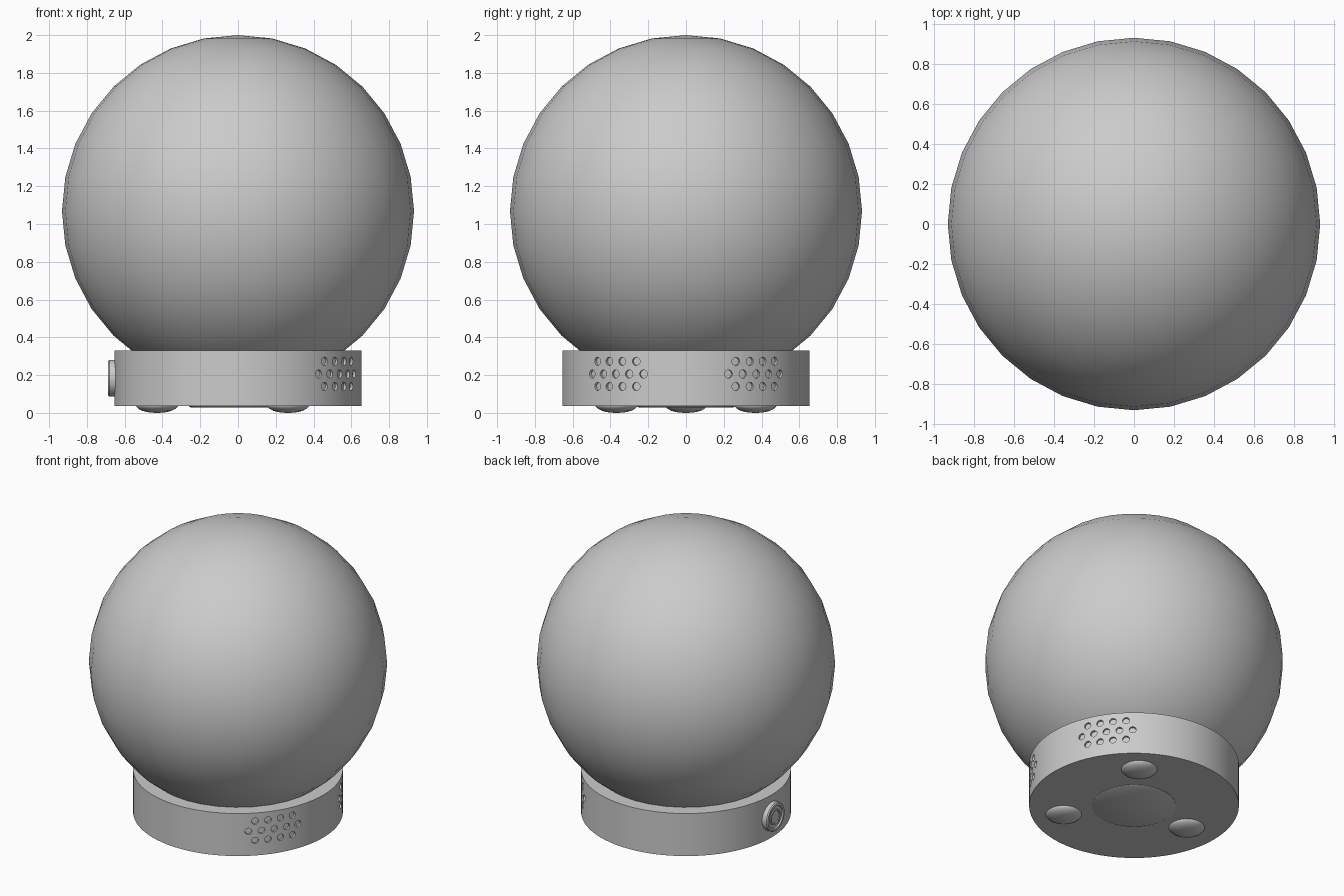
import bpy, bmesh
from math import cos, sin, pi, radians
from mathutils import Matrix, Vector

if "Cube" in bpy.data.objects:
    bpy.data.objects.remove(bpy.data.objects["Cube"])


def finish(obj, angle=30):
    bpy.ops.object.select_all(action='DESELECT')
    obj.select_set(True)
    bpy.context.view_layer.objects.active = obj
    bpy.ops.object.shade_smooth_by_angle(angle=radians(angle))


def to_object(bm, name):
    bmesh.ops.recalc_face_normals(bm, faces=bm.faces)
    mesh = bpy.data.meshes.new(name)
    bm.to_mesh(mesh)
    bm.free()
    obj = bpy.data.objects.new(name, mesh)
    bpy.context.collection.objects.link(obj)
    return obj


def lathe(name, profile, sides, matrix=None):
    """Revolve (radius, height) points around z and close both ends."""
    bm = bmesh.new()
    rings = [[bm.verts.new((r * cos(2 * pi * i / sides), r * sin(2 * pi * i / sides), z))
              for i in range(sides)] for r, z in profile]
    for a, b in zip(rings, rings[1:]):
        for i in range(sides):
            j = (i + 1) % sides
            bm.faces.new((a[i], a[j], b[j], b[i]))
    bm.faces.new(rings[0])
    bm.faces.new(rings[-1])
    if matrix:
        bm.transform(matrix)
    return to_object(bm, name)


R, Z0, Z1 = 0.655, 0.037, 0.33

# Globe
bpy.ops.mesh.primitive_uv_sphere_add(segments=32, ring_count=16, radius=0.932, location=(0, 0, 1.068))
globe = bpy.context.object
globe.name = "globe"
bpy.ops.object.shade_smooth()

# Round base
base = lathe("base", [(R, Z0), (R, Z1)], 96)

# Two groups of small round recesses, rows of 4-5-4
bm = bmesh.new()
for side in (-1, 1):
    for count, z in ((4, 0.273), (5, 0.206), (4, 0.14)):
        for k in range(count):
            a = radians(side * 34.7 + (k - (count - 1) / 2) * 7.3)
            m = (Matrix.Rotation(a, 4, 'Z') @ Matrix.Translation((R, 0, z))
                 @ Matrix.Rotation(pi / 2, 4, 'Y'))
            bmesh.ops.create_cone(bm, cap_ends=True, segments=16, radius1=0.022,
                                  radius2=0.022, depth=0.03, matrix=m)
cutter = to_object(bm, "hole_cutter")
cutter.hide_render = True
mod = base.modifiers.new("holes", 'BOOLEAN')
mod.operation = 'DIFFERENCE'
mod.solver = 'EXACT'
mod.object = cutter
bpy.context.view_layer.objects.active = base
bpy.ops.object.modifier_apply(modifier=mod.name)
bpy.data.objects.remove(cutter)
finish(base)

# Button on the left side, with rim and raised inner ring
to_left = Matrix.Translation((-R, 0, 0.184)) @ Matrix.Rotation(-pi / 2, 4, 'Y')
finish(lathe("button", [(0.097, -0.03), (0.097, 0.026), (0.09, 0.033), (0.076, 0.033),
                        (0.072, 0.024), (0.054, 0.024), (0.052, 0.029), (0.043, 0.029),
                        (0.041, 0.024), (0.001, 0.024)], 40, to_left))

# Bottom cover with bevelled rim
finish(lathe("bottom_cover", [(0.26, 0.05), (0.26, 0.034), (0.25, 0.029), (0.001, 0.029)], 64))

# Three domed feet
for n, (x, y) in enumerate(((-0.43, 0), (0.265, 0.367), (0.265, -0.367))):
    dome = [(0.112, 0.045), (0.112, 0.036), (0.098, 0.022), (0.078, 0.011),
            (0.05, 0.004), (0.025, 0.001), (0.001, 0)]
    finish(lathe(f"foot_{n + 1}", dome, 32, Matrix.Translation((x, y, 0))), 50)
